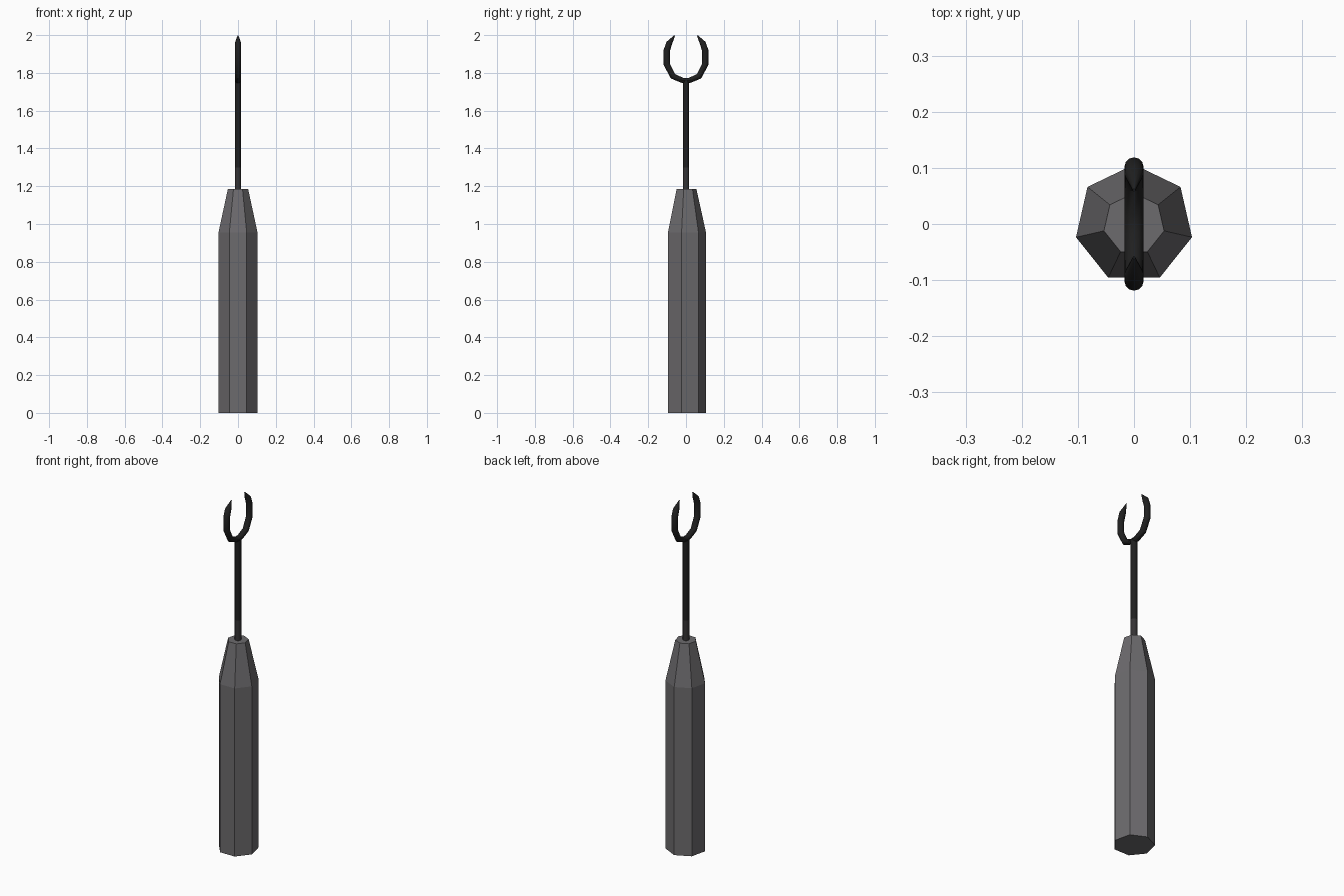
import bpy, bmesh, math
from mathutils import Vector

if "Cube" in bpy.data.objects:
    bpy.data.objects.remove(bpy.data.objects["Cube"])


def material(name, rgb):
    m = bpy.data.materials.new(name)
    m.diffuse_color = (*rgb, 1)
    m.use_nodes = True
    m.node_tree.nodes["Principled BSDF"].inputs["Base Color"].default_value = m.diffuse_color
    return m


GREY = material("handle grey", (0.15, 0.145, 0.153))
COLLAR = material("collar dark grey", (0.035, 0.033, 0.034))
BLACK = material("blackened steel", (0.014, 0.014, 0.014))


def loft(name, rings, mats, smooth=False, pick=None):
    """Skin a list of equal-length vertex loops and cap both ends."""
    bm = bmesh.new()
    loops = [[bm.verts.new(p) for p in r] for r in rings]
    n = len(loops[0])
    for a, b in zip(loops, loops[1:]):
        for i in range(n):
            j = (i + 1) % n
            bm.faces.new((a[i], a[j], b[j], b[i]))
    bm.faces.new(loops[0][::-1])
    bm.faces.new(loops[-1])
    bmesh.ops.recalc_face_normals(bm, faces=bm.faces)
    for f in bm.faces:
        if pick:
            f.material_index = pick(f.calc_center_median())
    me = bpy.data.meshes.new(name)
    bm.to_mesh(me)
    bm.free()
    for m in mats:
        me.materials.append(m)
    ob = bpy.data.objects.new(name, me)
    bpy.context.collection.objects.link(ob)
    if smooth:
        bpy.ops.object.select_all(action='DESELECT')
        ob.select_set(True)
        bpy.context.view_layer.objects.active = ob
        bpy.ops.object.shade_smooth_by_angle(angle=math.radians(35))
    return ob


def circle(r, z, n):
    """Horizontal n-gon with one corner pointing to +y."""
    return [(r * math.sin(2 * math.pi * i / n), r * math.cos(2 * math.pi * i / n), z)
            for i in range(n)]


# Seven-sided handle with a tapered shoulder
loft("handle", [circle(r, z, 7) for r, z in ((0.106, 0), (0.106, 0.955), (0.055, 1.185))], [GREY])

# Thin round shaft, lighter near the handle
loft("shaft", [circle(0.017, z, 12) for z in (1.17, 1.30, 1.76)], [COLLAR, BLACK], True,
     lambda c: 0 if c.z < 1.3 else 1)

# Open claw: half path as (y, z, in-plane radius, x radius), mirrored in y
half = [(0.018, 1.760, 0.014, 0.017), (0.069, 1.782, 0.016, 0.017), (0.102, 1.846, 0.017, 0.017),
        (0.102, 1.918, 0.017, 0.017), (0.089, 1.957, 0.016, 0.017), (0.060, 1.999, 0.003, 0.002)]
path = [(-y, z, a, b) for y, z, a, b in reversed(half)] + half
pts = [Vector((0, p[0], p[1])) for p in path]
rings = []
for i, (y, z, a, b) in enumerate(path):
    d1 = (pts[i] - pts[max(i - 1, 0)]).normalized()
    d2 = (pts[min(i + 1, len(pts) - 1)] - pts[i]).normalized()
    t = (d1 + d2).normalized()
    side = Vector((0, -t.z, t.y))
    if i in (0, len(path) - 1):
        side = Vector((0, 1 if t.z < 0 else -1, 0))   # flat-cut tips
    rings.append([pts[i] + side * a * math.cos(k * math.pi / 6)
                  + Vector((b * math.sin(k * math.pi / 6), 0, 0)) for k in range(12)])
loft("claw", rings, [BLACK], True)
